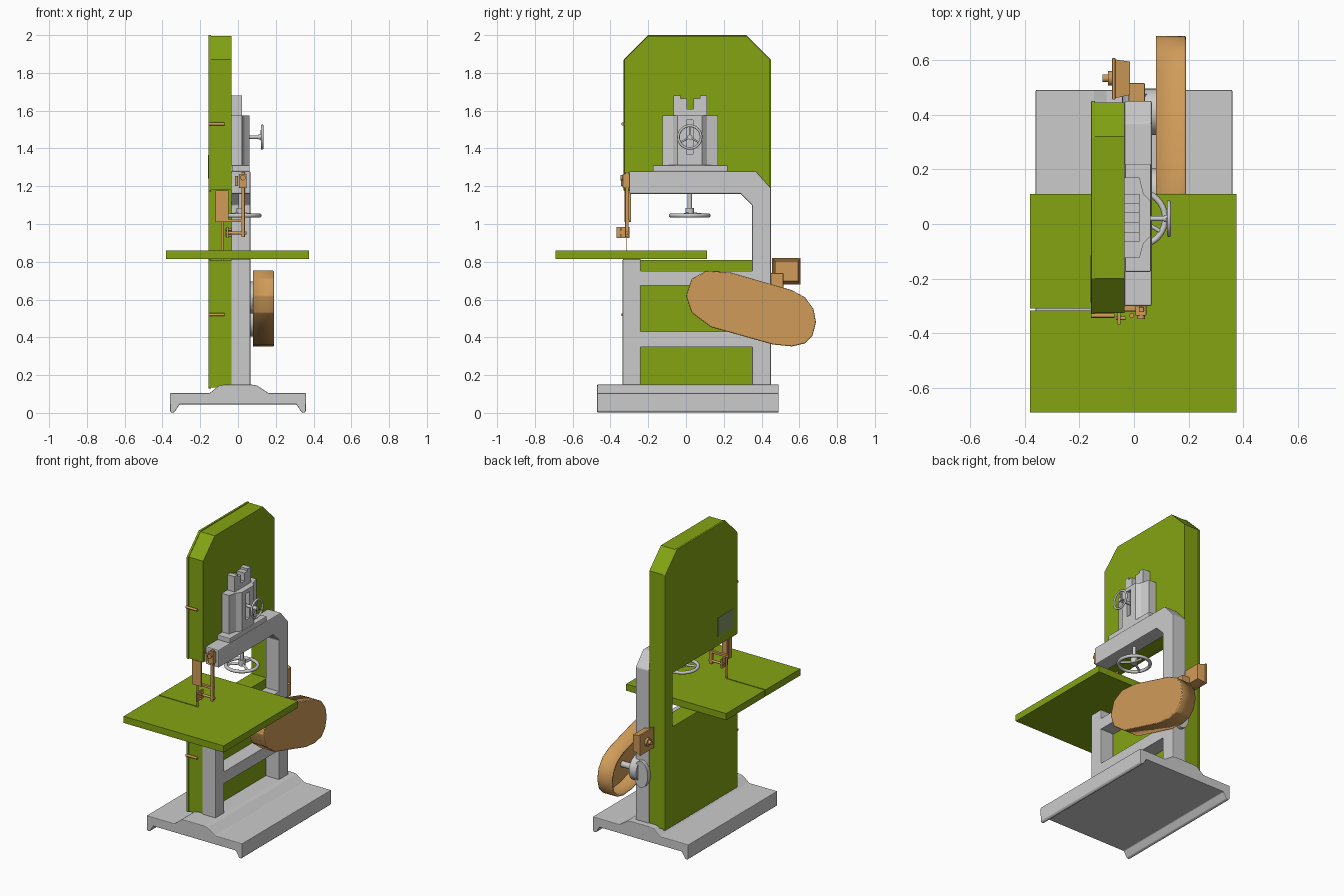
import bpy, bmesh, math
from mathutils import Vector

if "Cube" in bpy.data.objects:
    bpy.data.objects.remove(bpy.data.objects["Cube"])


def material(name, rgb):
    m = bpy.data.materials.new(name)
    m.diffuse_color = (*rgb, 1)
    m.use_nodes = True
    m.node_tree.nodes["Principled BSDF"].inputs["Base Color"].default_value = m.diffuse_color
    return m


GREEN = material("green_paint", (0.23, 0.37, 0.006))
PALE = material("pale_plate", (0.22, 0.30, 0.12))
ORANGE = material("orange_paint", (0.63, 0.33, 0.10))


def finish(ob, mat=None, bevel=0):
    if mat:
        ob.data.materials.append(mat)
    if bevel:
        b = ob.modifiers.new("bevel", "BEVEL")
        b.width, b.segments, b.limit_method = bevel, 2, "ANGLE"
    return ob


def prism(name, pts, axis, a, b, mat=None, bevel=0, open_low=False):
    """Extrude a 2D profile along an axis: x uses (y,z), y uses (x,z), z uses (x,y)."""
    place = {"x": lambda p, t: (t, *p), "y": lambda p, t: (p[0], t, p[1]), "z": lambda p, t: (*p, t)}[axis]
    bm = bmesh.new()
    lo = [bm.verts.new(place(p, a)) for p in pts]
    hi = [bm.verts.new(place(p, b)) for p in pts]
    cap = bm.faces.new(lo)
    bm.faces.new(hi)
    for i in range(len(pts)):
        j = (i + 1) % len(pts)
        bm.faces.new((lo[i], lo[j], hi[j], hi[i]))
    bmesh.ops.recalc_face_normals(bm, faces=bm.faces)
    if open_low:
        bmesh.ops.delete(bm, geom=[cap], context="FACES_ONLY")
    me = bpy.data.meshes.new(name)
    bm.to_mesh(me)
    bm.free()
    ob = bpy.data.objects.new(name, me)
    bpy.context.collection.objects.link(ob)
    return finish(ob, mat, bevel)


def box(name, x, y, z, mat=None, bevel=0):
    return prism(name, [(x[0], y[0]), (x[1], y[0]), (x[1], y[1]), (x[0], y[1])], "z", *z, mat, bevel)


def smooth(ob, angle=40):
    bpy.ops.object.select_all(action="DESELECT")
    ob.select_set(True)
    bpy.context.view_layer.objects.active = ob
    bpy.ops.object.shade_smooth_by_angle(angle=math.radians(angle))


def rod(name, p, q, r, mat=None, sides=20):
    p, q = Vector(p), Vector(q)
    bpy.ops.mesh.primitive_cylinder_add(vertices=sides, radius=r, depth=(q - p).length, location=(p + q) / 2,
                                        rotation=(q - p).to_track_quat("Z", "Y").to_euler())
    ob = bpy.context.object
    ob.name = name
    smooth(ob)
    return finish(ob, mat)


def handwheel(name, center, axis, radius, tube, shaft):
    """Rim, three dished spokes, hub and shaft; the shaft runs back along -axis."""
    c, n = Vector(center), Vector(axis)
    q = n.to_track_quat("Z", "Y")
    bpy.ops.mesh.primitive_torus_add(major_radius=radius - tube, minor_radius=tube, major_segments=40,
                                     minor_segments=10, location=c, rotation=q.to_euler())
    rim = bpy.context.object
    smooth(rim)
    hub = c - n * tube
    parts = [rim, rod("hub", hub - n * 0.012, hub + n * 0.012, radius * 0.2),
             rod("shaft", hub, hub - n * shaft, radius * 0.1 + 0.003)]
    for i in range(3):
        a = math.radians(90 + 120 * i)
        d = q @ Vector((math.cos(a), math.sin(a), 0))
        parts.append(rod("spoke", hub, c + d * (radius - tube), tube * 0.7, sides=10))
    for ob in parts:
        ob.select_set(True)
    bpy.context.view_layer.objects.active = rim
    bpy.ops.object.join()
    rim.name = name


# Base: channel-shaped casting with two runners and a raised middle
half = [(0.36, 0.105), (0.36, 0.01), (0.35, 0.0), (0.335, 0.005), (0.31, 0.045)]
top = [(-0.15, 0.105), (-0.10, 0.145), (-0.07, 0.15), (0.07, 0.15), (0.10, 0.145), (0.16, 0.105)]
prism("base", top + half + [(-x, z) for x, z in reversed(half)], "y", -0.47, 0.49, None, 0.004)

# C-shaped cast frame
FX = (-0.035, 0.065)
prism("rear_column_and_arm", [(0.35, 0.145), (0.45, 0.145), (0.45, 1.19), (0.37, 1.28), (-0.30, 1.28),
                              (-0.30, 1.16), (0.29, 1.16), (0.35, 1.10)], "x", *FX, None, 0.006)
box("front_column", FX, (-0.335, -0.24), (0.145, 0.815), None, 0.006)
for i, (z0, z1) in enumerate([(0.35, 0.43), (0.675, 0.75)]):
    box(f"cross_bar_{i}", FX, (-0.25, 0.36), (z0, z1))


# Wheel cabinet with thin overlapping door skin
def cabinet(d):
    return [(-0.325 - d, 0.135 - d), (0.445 + d, 0.135 - d), (0.445 + d, 1.87), (0.32, 1.995 + d),
            (-0.20, 1.995 + d), (-0.325 - d, 1.87), (-0.325 - d, 1.18 - d), (0.365, 1.18 - d),
            (0.365, 0.81), (-0.325 - d, 0.81)]


prism("wheel_cabinet", cabinet(0), "x", -0.145, -0.035, GREEN)
prism("cabinet_door", cabinet(0.005), "x", -0.157, -0.142, GREEN, 0.003)
box("door_plate", (-0.159, -0.156), (-0.287, -0.116), (1.24, 1.365), PALE)
for i, z in enumerate((0.52, 1.53)):
    rod(f"door_latch_{i}", (-0.157, -0.335, z), (-0.072, -0.335, z), 0.008, ORANGE, 12)

# Slotted table
prism("table", [(-0.38, -0.69), (0.375, -0.69), (0.375, 0.11), (-0.38, 0.11), (-0.38, -0.309),
                (-0.085, -0.309), (-0.085, -0.316), (-0.38, -0.316)], "z", 0.815, 0.86, GREEN)

# Blade tension housing
box("tension_foot", (-0.033, 0.062), (-0.175, 0.22), (1.278, 1.312), None, 0.004)
housing = prism("tension_housing", [(-0.035, -0.125), (0.02, -0.125), (0.035, -0.07), (0.06, -0.045),
                                    (0.06, 0.085), (0.035, 0.11), (0.02, 0.17), (-0.035, 0.17)],
                "z", 1.31, 1.575)
cutter = box("slot_cutter", (0.035, 0.1), (0.003, 0.037), (1.37, 1.55))
cutter.hide_render = True
cutter.hide_set(True)
cut = housing.modifiers.new("slot", "BOOLEAN")
cut.object, cut.operation, cut.solver = cutter, "DIFFERENCE", "EXACT"
prism("tension_slide", [(-0.065, 1.57), (0.11, 1.57), (0.11, 1.68), (0.075, 1.68), (0.075, 1.665), (0.04, 1.665),
                        (0.04, 1.61), (0.005, 1.61), (0.005, 1.665), (-0.03, 1.665), (-0.03, 1.68),
                        (-0.065, 1.68)], "x", -0.035, 0.02)
handwheel("tilt_handwheel", (0.128, 0.02, 1.46), (1, 0, 0), 0.067, 0.007, 0.1)
handwheel("tension_handwheel", (0.015, 0.02, 1.045), (0, 0, -1), 0.11, 0.011, -0.01)
rod("tension_screw", (0.015, 0.02, 1.05), (0.015, 0.02, 1.17), 0.012)
rod("tension_collar", (0.015, 0.02, 1.045), (0.015, 0.02, 1.085), 0.022)

# Blade and its guard
box("blade", (-0.091, -0.078), (-0.317, -0.314), (0.8, 1.19), ORANGE)
box("blade_guard_front", (-0.12, -0.05), (-0.325, -0.319), (1.01, 1.178), ORANGE)
box("blade_guard_side", (-0.12, -0.113), (-0.325, -0.29), (1.01, 1.178), ORANGE)
box("blade_guard_bar", (-0.12, 0.035), (-0.318, -0.300), (1.01, 1.024), ORANGE)

# Sliding guide post and lower blade guide
box("guide_post", (0.018, 0.036), (-0.322, -0.304), (0.93, 1.275), ORANGE, 0.002)
box("post_bracket", (0.005, 0.045), (-0.335, -0.298), (1.19, 1.265), ORANGE, 0.003)
rod("bracket_pin", (-0.008, -0.335, 1.20), (-0.008, -0.335, 1.255), 0.009, ORANGE, 12)
rod("bracket_knob", (0.026, -0.347, 1.245), (0.026, -0.330, 1.245), 0.014, ORANGE)
rod("guide_arm", (-0.065, -0.313, 0.952), (0.045, -0.313, 0.952), 0.008, ORANGE, 12)
box("guide_block", (-0.06, -0.05), (-0.368, -0.30), (0.925, 0.985), ORANGE)
for i, z in enumerate((0.94, 0.97)):
    rod(f"guide_screw_{i}", (-0.066, -0.345, z), (-0.032, -0.345, z), 0.006, ORANGE, 10)

# Belt guard: hollow shell open towards the frame, with shaft hubs behind it
guard = prism("belt_guard", [(0.0, 0.62), (0.03, 0.71), (0.11, 0.753), (0.24, 0.742), (0.56, 0.65), (0.63, 0.612),
                             (0.675, 0.55), (0.688, 0.48), (0.67, 0.41), (0.63, 0.368), (0.56, 0.352),
                             (0.46, 0.362), (0.13, 0.455), (0.03, 0.53)],
              "x", 0.08, 0.19, ORANGE, 0.005, True)
shell = guard.modifiers.new("wall", "SOLIDIFY")
shell.thickness, shell.offset = 0.012, -1
smooth(guard)
rod("upper_shaft_hub", (-0.03, 0.12, 0.61), (0.082, 0.12, 0.61), 0.085, None, 32)
rod("drive_shaft", (0.04, 0.12, 0.61), (0.185, 0.12, 0.61), 0.02)
rod("motor_hub", (0.03, 0.41, 0.49), (0.085, 0.41, 0.49), 0.085, None, 32)
rod("motor_shaft", (0.04, 0.43, 0.49), (0.185, 0.43, 0.49), 0.02)
pad = rod("motor_pad", (0.01, 0.44, 0.48), (0.01, 0.475, 0.48), 0.09, None, 24)
pad.scale.x = 0.6

# Switch box on the rear column
box("switch_arm", (-0.02, 0.04), (0.445, 0.515), (0.655, 0.74), ORANGE, 0.003)
box("switch_plate", (-0.08, -0.068), (0.455, 0.607), (0.68, 0.82), ORANGE, 0.003)
switch = box("switch_box", (-0.07, -0.015), (0.46, 0.602), (0.685, 0.815), ORANGE)
for v in switch.data.vertices:
    if v.co.x > -0.03:
        v.co.y += 0.012 if v.co.y < 0.5 else -0.008
        v.co.z += 0.012 if v.co.z < 0.75 else -0.012
rod("switch_boss", (-0.095, 0.533, 0.75), (-0.078, 0.533, 0.75), 0.027, ORANGE)
rod("switch_button", (-0.115, 0.533, 0.75), (-0.09, 0.533, 0.75), 0.014, ORANGE)
